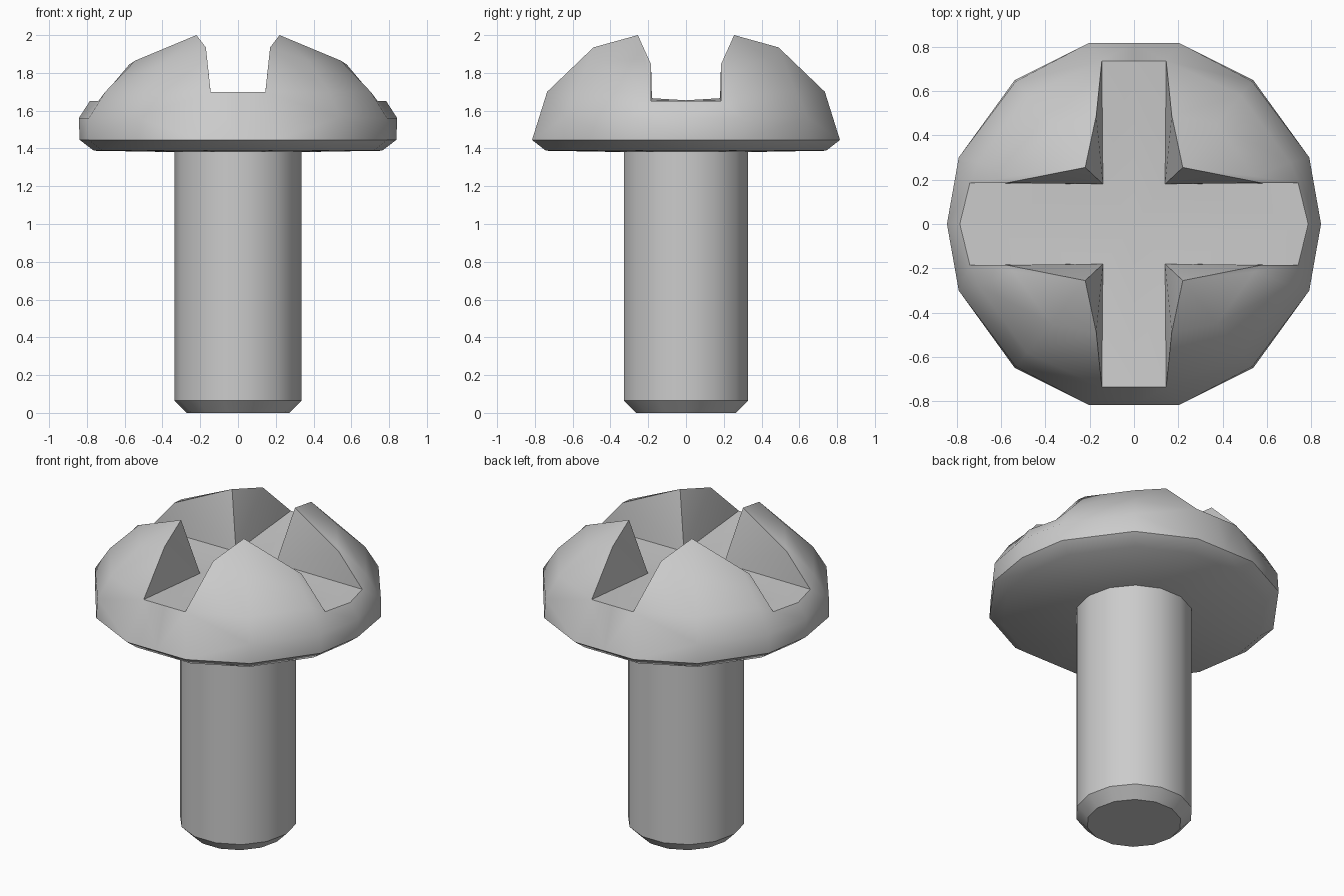
import bpy, bmesh, math

if "Cube" in bpy.data.objects:
    bpy.data.objects.remove(bpy.data.objects["Cube"])


def finish(name, bm):
    """Weld, orient and smooth a bmesh, then link it as an object."""
    bmesh.ops.remove_doubles(bm, verts=bm.verts[:], dist=0.0005)
    bmesh.ops.recalc_face_normals(bm, faces=bm.faces[:])
    mesh = bpy.data.meshes.new(name)
    bm.to_mesh(mesh)
    bm.free()
    obj = bpy.data.objects.new(name, mesh)
    bpy.context.collection.objects.link(obj)
    bpy.ops.object.select_all(action='DESELECT')
    obj.select_set(True)
    bpy.context.view_layer.objects.active = obj
    bpy.ops.object.shade_smooth_by_angle(angle=math.radians(40))
    return obj


def polar(r, deg, z):
    a = math.radians(deg)
    return (r * math.cos(a), r * math.sin(a), z)


# Shaft: 14-sided cylinder with a chamfered tip
bm = bmesh.new()
SIDES = 14
rings = [[bm.verts.new(polar(r, 360 * i / SIDES, z)) for i in range(SIDES)]
         for r, z in ((0.272, 0), (0.337, 0.065), (0.337, 1.385))]
for lo, hi in zip(rings, rings[1:]):
    for i in range(SIDES):
        j = (i + 1) % SIDES
        bm.faces.new((lo[i], lo[j], hi[j], hi[i]))
bm.faces.new(rings[0])
bm.faces.new(rings[-1])
finish("shaft", bm)

# Head: one quarter of the slotted dome, mirrored four ways
P = {
    # slot corner and dome edges beside the slots
    'A': (0.22, 0.255, 2.0), 'B': (0.17, 0.49, 1.935), 'C': (0.145, 0.735, 1.70),
    'D': (0.575, 0.185, 1.845), 'E': (0.74, 0.185, 1.65), 'F': (0.14, 0.18, 1.655),
    # slot floor on the mirror planes
    'O': (0, 0, 1.655), 'Cc': (0, 0.735, 1.70), 'T': (0.785, 0, 1.65),
    # dome rings
    'q1': polar(0.585, 50.3, 1.865), 'q2': polar(0.585, 21.5, 1.865),
    'p1': polar(0.755, 50.3, 1.70), 'p2': polar(0.755, 21.5, 1.70),
    'm1': polar(0.835, 50.3, 1.565), 'm2': polar(0.845, 20.8, 1.56),
    'm3': (0.843, 0, 1.56), 'u': (0, 0, 1.375),
}
# widest ring and the lower rim below it
rim = [(0, 0.815), (0.205, 0.815), (0.538, 0.648), (0.79, 0.30), (0.838, 0)]
for i, (x, y) in enumerate(rim):
    P[f'R{i}'] = (x, y, 1.445)
    P[f'L{i}'] = (x * 0.91, y * 0.91, 1.388)

faces = ("A B q1|A q1 q2|A q2 D|B C p1 q1|q1 p1 p2 q2|q2 p2 E D|"    # crown
         "C R1 m1 p1|R1 R2 m1|m1 R2 R3 m2|p1 m1 m2 p2|p2 m2 E|"      # side
         "E m2 m3 T|m2 R3 R4 m3|C Cc R0 R1|"                         # slot ends
         "F C B|F B A|F A D|F D E|F E T O|F O Cc C")                 # slots
faces = [f.split() for f in faces.split('|')]
for i in range(4):
    faces.append([f'R{i}', f'L{i}', f'L{i+1}', f'R{i+1}'])
    faces.append([f'L{i}', 'u', f'L{i+1}'])

bm = bmesh.new()
for sx in (1, -1):
    for sy in (1, -1):
        v = {k: bm.verts.new((x * sx, y * sy, z)) for k, (x, y, z) in P.items()}
        for f in faces:
            bm.faces.new([v[k] for k in f])
finish("head", bm)
